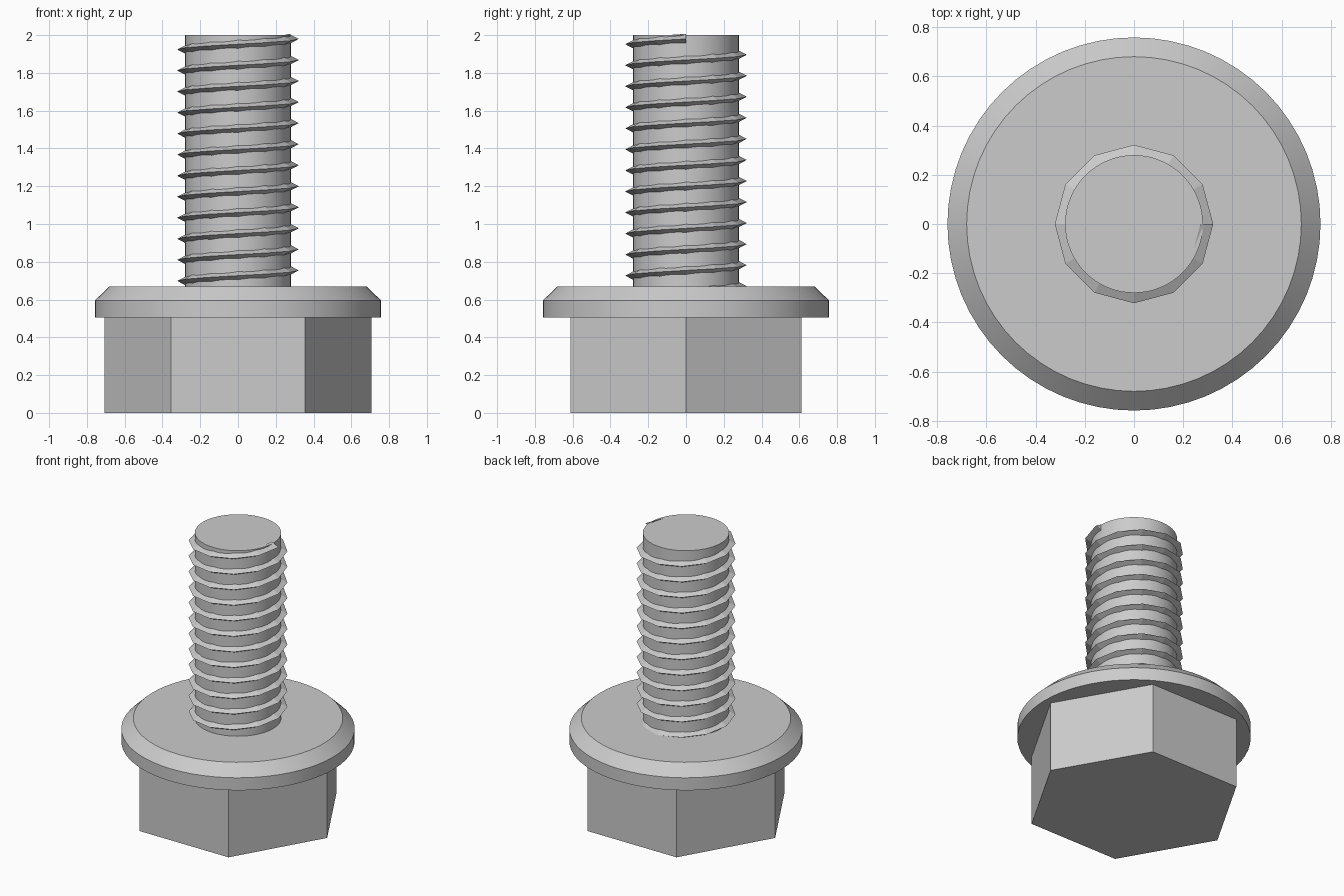
import bpy, bmesh, math

cube = bpy.data.objects.get("Cube")
if cube:
    bpy.data.objects.remove(cube, do_unlink=True)

steel = bpy.data.materials.new("grey_steel")
GREY = (0.6, 0.6, 0.6, 1)
steel.diffuse_color = GREY
steel.use_nodes = True
steel.node_tree.nodes["Principled BSDF"].inputs["Base Color"].default_value = GREY


def finish(bm, name, smooth):
    bmesh.ops.recalc_face_normals(bm, faces=bm.faces)
    mesh = bpy.data.meshes.new(name)
    bm.to_mesh(mesh)
    bm.free()
    mesh.materials.append(steel)
    ob = bpy.data.objects.new(name, mesh)
    bpy.context.collection.objects.link(ob)
    if smooth:
        bpy.ops.object.select_all(action='DESELECT')
        ob.select_set(True)
        bpy.context.view_layer.objects.active = ob
        bpy.ops.object.shade_smooth_by_angle(angle=math.radians(25))
    return ob


def stack(name, sides, rings, smooth=True):
    """Capped solid from (radius, z) rings, listed upward."""
    bm = bmesh.new()
    loops = []
    for r, z in rings:
        angles = [math.tau * i / sides for i in range(sides)]
        loops.append([bm.verts.new((r * math.cos(a), r * math.sin(a), z)) for a in angles])
    for low, high in zip(loops, loops[1:]):
        for i in range(sides):
            j = (i + 1) % sides
            bm.faces.new((low[i], low[j], high[j], high[i]))
    bm.faces.new(loops[0][::-1])
    bm.faces.new(loops[-1])
    return finish(bm, name, smooth)


def helix(name, start, pitch, turns, steps, profile):
    """Sweep a (radius, z offset) profile up a right-handed helix."""
    bm = bmesh.new()
    rows = []
    for i in range(turns * steps + 1):
        a = math.tau * i / steps
        z = start + pitch * i / steps
        rows.append([bm.verts.new((r * math.cos(a), r * math.sin(a), z + dz)) for r, dz in profile])
    n = len(profile)
    for low, high in zip(rows, rows[1:]):
        for k in range(n):
            m = (k + 1) % n
            bm.faces.new((low[k], low[m], high[m], high[k]))
    bm.faces.new(rows[0])
    bm.faces.new(rows[-1])
    return finish(bm, name, False)


# Hexagonal head, corners on the x axis
stack("hex_head", 6, [(0.707, 0), (0.707, 0.51)], smooth=False)

# Round flange with a chamfered upper rim
stack("flange", 64, [(0.758, 0.505), (0.758, 0.595), (0.68, 0.67)])

# Plain shank core
stack("shank", 64, [(0.28, 0.66), (0.28, 2.0)])

# Faceted screw thread, ending just under the tip
helix("thread", 0.643, 0.1114, 12, 12, [(0.27, -0.027), (0.322, 0), (0.27, 0.027)])
